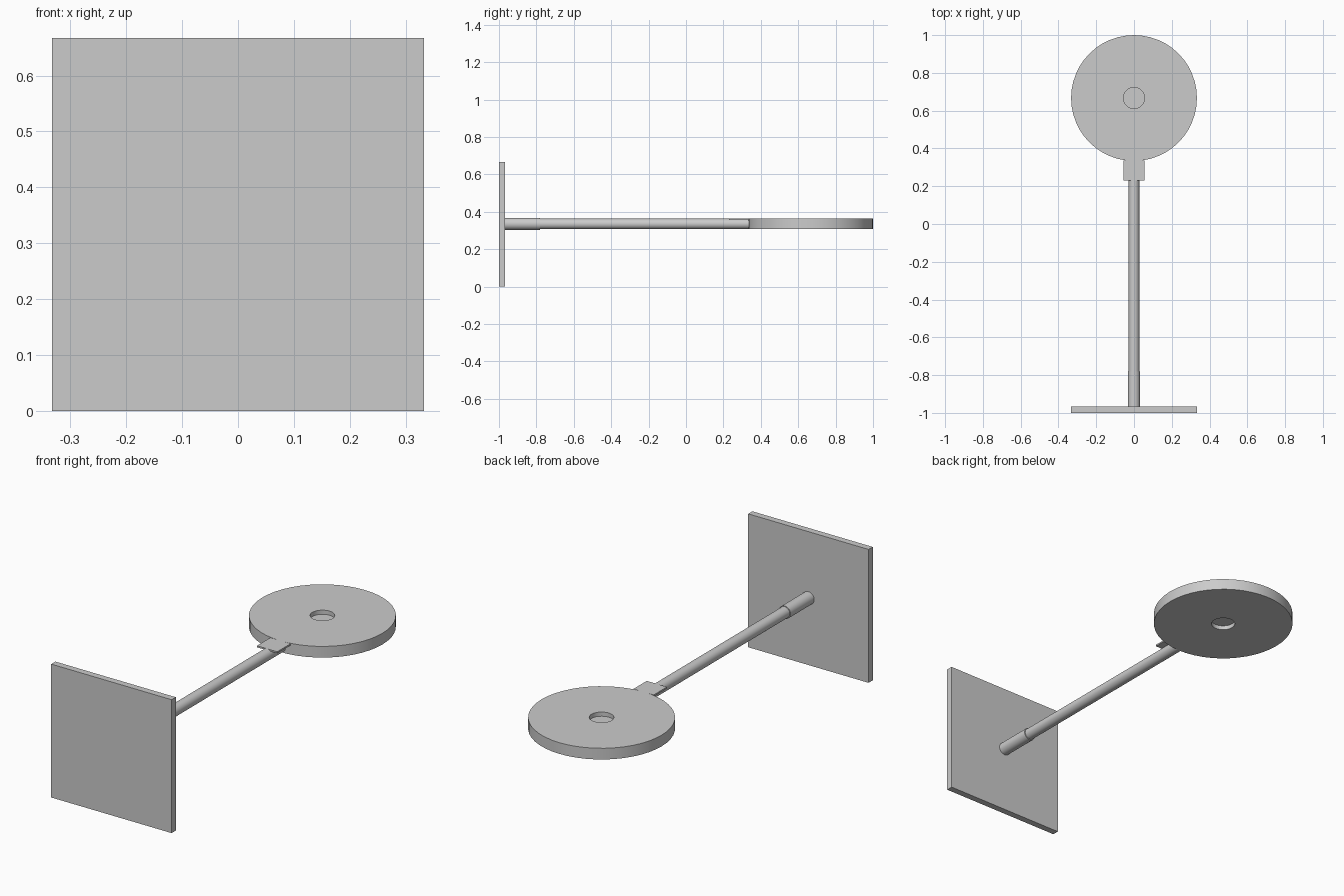
import bpy, bmesh, math
from mathutils import Matrix, Vector

cube = bpy.data.objects.get("Cube")
if cube:
    bpy.data.objects.remove(cube)

grey = bpy.data.materials.new("light grey")
grey.use_nodes = True
colour = (0.6, 0.6, 0.6, 1)
grey.diffuse_color = colour
grey.node_tree.nodes["Principled BSDF"].inputs["Base Color"].default_value = colour

MID = 0.335      # height of the rod axis
HALF = 0.028     # half thickness of the disc


def finish(name, bm, smooth=False):
    bmesh.ops.recalc_face_normals(bm, faces=bm.faces)
    mesh = bpy.data.meshes.new(name)
    bm.to_mesh(mesh)
    bm.free()
    mesh.materials.append(grey)
    obj = bpy.data.objects.new(name, mesh)
    bpy.context.collection.objects.link(obj)
    if smooth:
        bpy.ops.object.select_all(action="DESELECT")
        obj.select_set(True)
        bpy.context.view_layer.objects.active = obj
        bpy.ops.object.shade_smooth_by_angle(angle=math.radians(30))
    return obj


def box(name, low, high):
    low, high = Vector(low), Vector(high)
    bm = bmesh.new()
    bmesh.ops.create_cube(bm, size=1, matrix=Matrix.Translation((low + high) / 2)
                          @ Matrix.Diagonal((*(high - low), 1)))
    return finish(name, bm)


def lathe(name, profile, matrix, sides):
    """Revolve a (radius, height) profile that starts and ends on the axis."""
    bm = bmesh.new()
    verts = [bm.verts.new((r, 0, h)) for r, h in profile]
    edges = [bm.edges.new(pair) for pair in zip(verts, verts[1:])]
    bmesh.ops.spin(bm, geom=verts + edges, cent=(0, 0, 0), axis=(0, 0, 1),
                   angle=math.tau, steps=sides)
    bmesh.ops.remove_doubles(bm, verts=bm.verts, dist=1e-4)
    bm.transform(matrix)
    return finish(name, bm, smooth=True)


def tube(name, radius, start, end):
    along_y = Matrix.Translation((0, 0, MID)) @ Matrix.Rotation(-math.pi / 2, 4, "X")
    return lathe(name, [(0, start), (radius, start), (radius, end), (0, end)],
                 along_y, 32)


# Square mounting plate
box("mounting_plate", (-0.333, -1, 0), (0.333, -0.967, 0.667))

# Rod and the thicker sleeve at its base
tube("rod", 0.028, -0.97, 0.345)
tube("rod_sleeve", 0.032, -0.97, -0.78)

# Thin tab on top of the rod
box("tab", (-0.056, 0.23, MID + 0.02), (0.056, 0.335, MID + HALF))

# Disc with a shallow round recess on both faces
web = 0.007
lathe("disc", [(0, -web), (0.056, -web), (0.056, -HALF), (0.333, -HALF),
               (0.333, HALF), (0.056, HALF), (0.056, web), (0, web)],
      Matrix.Translation((0, 0.667, MID)), 48)
